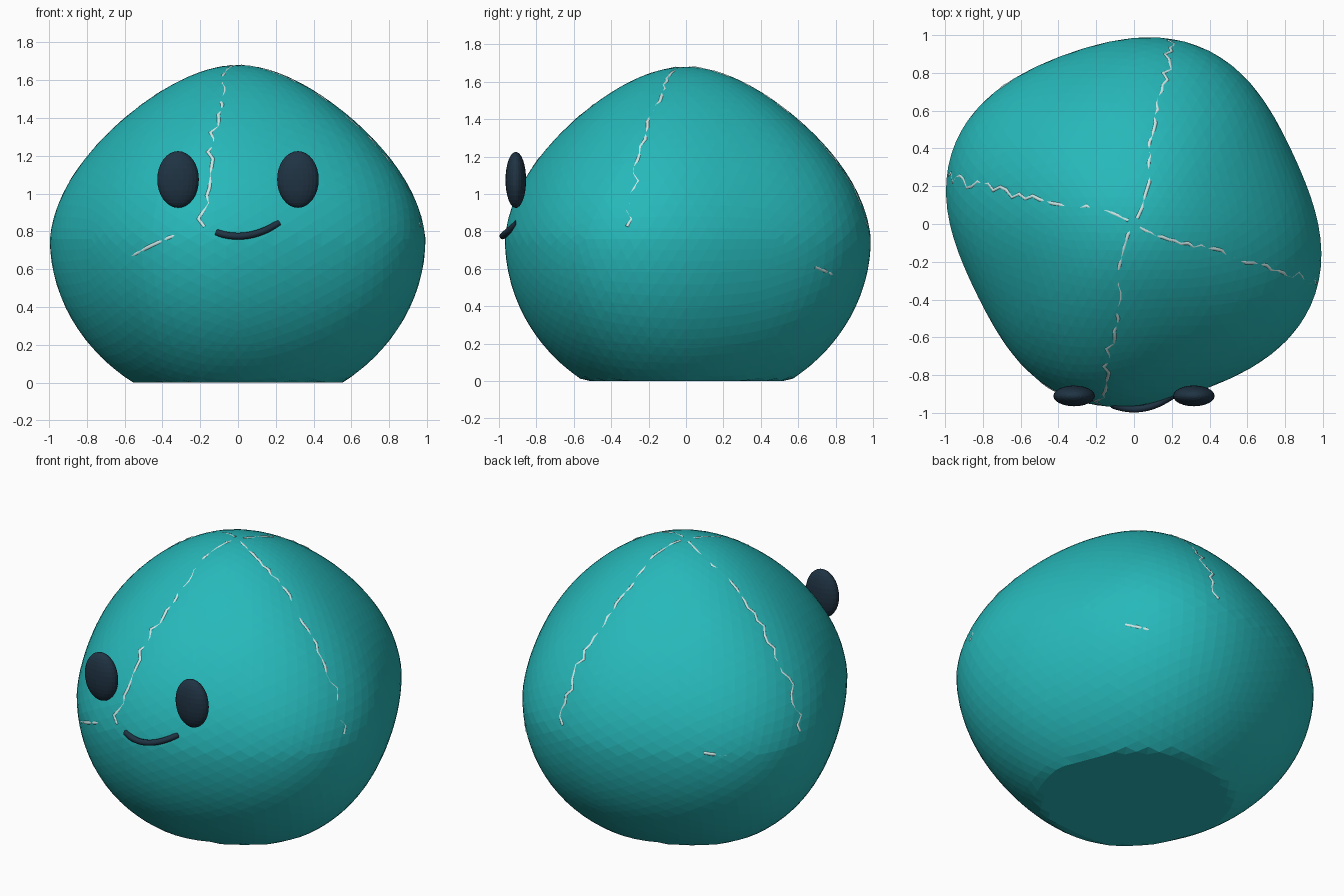
import bpy, bmesh, random
from math import sin, cos, asin, atan2, hypot, pi, radians
from mathutils import Vector, Matrix

random.seed(4)
if "Cube" in bpy.data.objects:
    bpy.data.objects.remove(bpy.data.objects["Cube"], do_unlink=True)

MIDDLE, HEIGHT = 0.76, 0.92


def material(name, rgb):
    m = bpy.data.materials.new(name)
    m.use_nodes = True
    m.diffuse_color = (*rgb, 1)
    m.node_tree.nodes["Principled BSDF"].inputs["Base Color"].default_value = (*rgb, 1)
    return m


teal = material("teal", (0.02, 0.48, 0.49))
navy = material("dark navy", (0.014, 0.033, 0.056))
pale = material("pale crack", (0.62, 0.85, 0.85))


def blob(p):
    """Map a unit sphere point to the lumpy, tapered, flat-bottomed body."""
    a, up = atan2(p.y, p.x), max(p.z, 0)
    lobes = 0.01 * sin(a) - 0.03 * sin(2 * a) - 0.037 * sin(4 * a)
    r = (0.975 + lobes * hypot(p.x, p.y)) * (1 - 0.08 * up - 0.2 * up * up)
    return Vector((p.x * r, p.y * r, max(MIDDLE + HEIGHT * p.z, 0)))


def mesh_object(name, bm, mat):
    me = bpy.data.meshes.new(name)
    bm.to_mesh(me)
    bm.free()
    me.materials.append(mat)
    ob = bpy.data.objects.new(name, me)
    bpy.context.collection.objects.link(ob)


def tube(name, points, radius, mat):
    cu = bpy.data.curves.new(name, "CURVE")
    cu.dimensions = "3D"
    cu.bevel_depth, cu.bevel_resolution = radius, 2
    cu.use_fill_caps = True
    sp = cu.splines.new("POLY")
    sp.points.add(len(points) - 1)
    for q, p in zip(sp.points, points):
        q.co = (*p, 1)
    cu.materials.append(mat)
    ob = bpy.data.objects.new(name, cu)
    bpy.context.collection.objects.link(ob)


def sunk(a, e):
    """Point just under the body surface at azimuth a and elevation e."""
    p = blob(Vector((cos(a) * cos(e), sin(a) * cos(e), sin(e))))
    inward = (Vector((0, 0, MIDDLE)) - p).normalized()
    return p + inward * random.uniform(0.007, 0.014)


# Body: faceted ball, resting edge-up, pushed into a soft lobed lump
bm = bmesh.new()
bmesh.ops.create_icosphere(bm, subdivisions=5, radius=1,
                           matrix=Matrix.Rotation(radians(-31.717), 4, "Y"))
for v in bm.verts:
    v.co = blob(v.co)
mesh_object("body", bm, teal)

# Eyes: flattened ovals on the front
for side, x in (("left", 0.317), ("right", -0.317)):
    bm = bmesh.new()
    bmesh.ops.create_uvsphere(bm, u_segments=24, v_segments=16, radius=1)
    for v in bm.verts:
        v.co = Vector((x + v.co.x * 0.11, -0.91 + v.co.y * 0.055, 1.075 + v.co.z * 0.15))
    mesh_object(side + "_eye", bm, navy)

# Mouth: an upturned tube, bowed forward, shorter on the right
smile = []
for i in range(17):
    s = -0.53 + 1.53 * i / 16
    smile.append((0.215 * s, -0.98 + 0.08 * s * s, 0.775 + 0.07 * s * s))
tube("mouth", smile, 0.018, navy)

# Long cracks: thin wandering lines running down from the crown
for name, start, end in (("back", 62, 78), ("right", 150, 166),
                         ("front", 240, 259), ("left", 330, 342)):
    path = []
    for i in range(33):
        f = i / 32
        a = radians(start + (end - start) * min(1, f * 3)) + random.uniform(-0.03, 0.03)
        path.append(sunk(a, pi / 2 - 0.05 - 1.45 * f))
    tube(name + "_crack", path, 0.012, pale)

# Short cracks: slanting chips around the middle
for name, a0, a1, z0, z1 in (("front", 234, 250, 0.67, 0.78),
                             ("left", 47, 55, 0.61, 0.57),
                             ("back", 131, 139, 0.79, 0.77)):
    path = []
    for i in range(9):
        f = i / 8
        z = z0 + (z1 - z0) * f
        path.append(sunk(radians(a0 + (a1 - a0) * f), asin((z - MIDDLE) / HEIGHT)))
    tube(name + "_short_crack", path, 0.012, pale)
